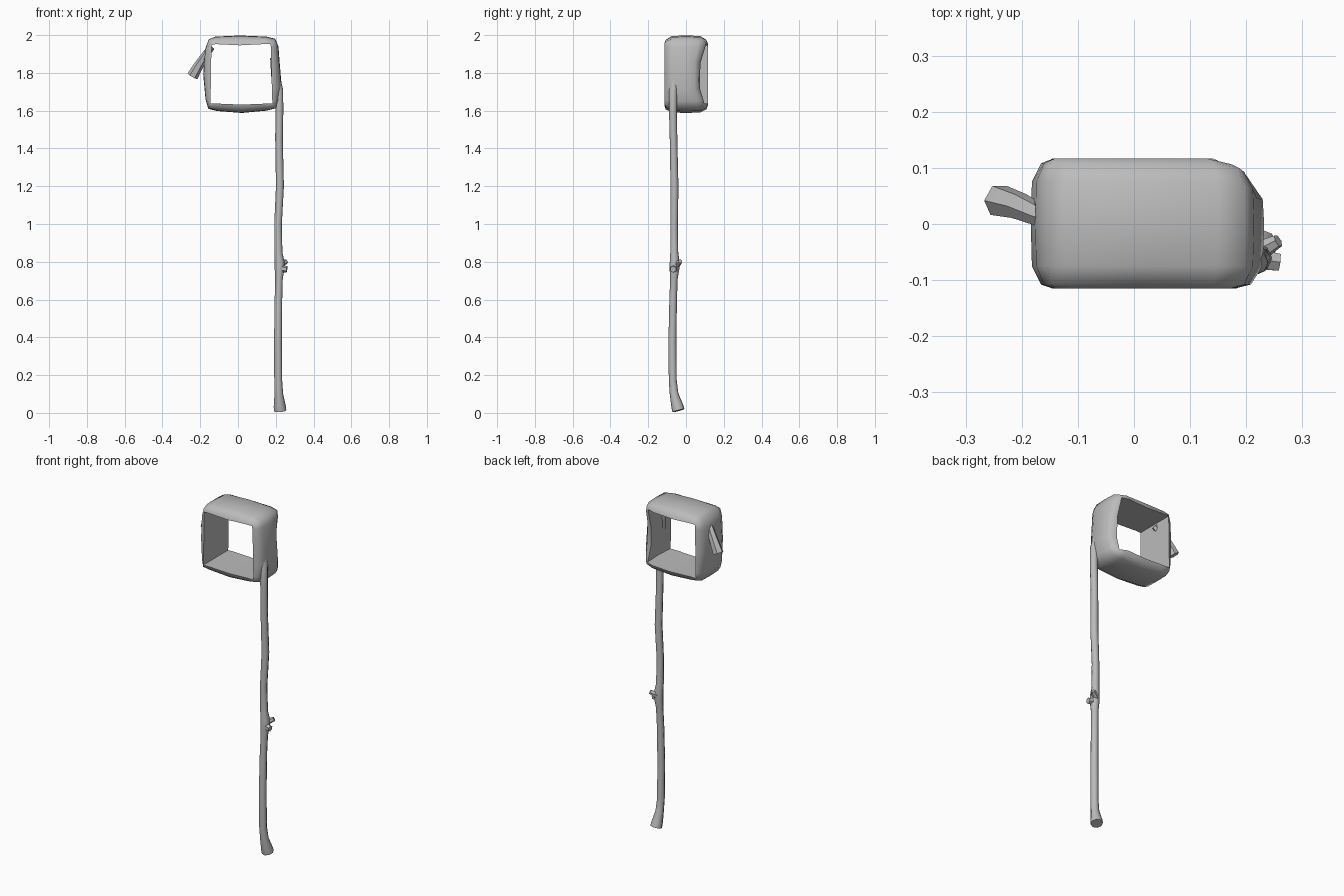
import bpy, bmesh, math
from mathutils import Vector

if "Cube" in bpy.data.objects:
    bpy.data.objects.remove(bpy.data.objects["Cube"], do_unlink=True)

grey = bpy.data.materials.new("plain grey")
grey.use_nodes = True
COL = (0.5, 0.5, 0.5, 1)
grey.diffuse_color = COL
grey.node_tree.nodes["Principled BSDF"].inputs["Base Color"].default_value = COL


def finish(name, bm, angle=50):
    bmesh.ops.recalc_face_normals(bm, faces=bm.faces)
    me = bpy.data.meshes.new(name)
    bm.to_mesh(me)
    bm.free()
    me.materials.append(grey)
    ob = bpy.data.objects.new(name, me)
    bpy.context.collection.objects.link(ob)
    bpy.ops.object.select_all(action='DESELECT')
    ob.select_set(True)
    bpy.context.view_layer.objects.active = ob
    bpy.ops.object.shade_smooth_by_angle(angle=math.radians(angle))
    return ob


def bridge(bm, a, b):
    n = len(a)
    for i in range(n):
        bm.faces.new((a[i], a[(i + 1) % n], b[(i + 1) % n], b[i]))


def tube(name, path, sides=8):
    """Tapered branch through (x, y, z, radius) points with capped ends."""
    bm = bmesh.new()
    pts = [Vector(p[:3]) for p in path]
    rings = []
    for i, p in enumerate(pts):
        d = (pts[min(i + 1, len(pts) - 1)] - pts[max(i - 1, 0)]).normalized()
        u = d.cross(Vector((0, 1, 0))).normalized()
        v = d.cross(u)
        ring = []
        for k in range(sides):
            a = 2 * math.pi * k / sides
            ring.append(bm.verts.new(p + (u * math.cos(a) + v * math.sin(a)) * path[i][3]))
        rings.append(ring)
    for a, b in zip(rings, rings[1:]):
        bridge(bm, a, b)
    bm.faces.new(rings[0])
    bm.faces.new(rings[-1])
    return finish(name, bm)


# Hollow square head: matching outer and inner outlines (x, z), clockwise
outer = [(-0.155, 1.978), (-0.12, 1.992), (0.01, 1.998), (0.15, 1.992), (0.198, 1.98),
         (0.214, 1.94), (0.221, 1.85), (0.232, 1.72), (0.218, 1.65), (0.203, 1.613),
         (0.15, 1.60), (0.02, 1.588), (-0.11, 1.598), (-0.157, 1.61),
         (-0.172, 1.66), (-0.184, 1.79), (-0.176, 1.92)]
inner = [(-0.141, 1.951), (-0.11, 1.952), (0.01, 1.946), (0.13, 1.952), (0.173, 1.952),
         (0.174, 1.93), (0.177, 1.85), (0.179, 1.72), (0.181, 1.66), (0.183, 1.637),
         (0.14, 1.637), (0.02, 1.632), (-0.10, 1.637), (-0.146, 1.637),
         (-0.145, 1.67), (-0.143, 1.79), (-0.141, 1.92)]
# Stations: (depth y, share of outer outline)
stations = [(-0.115, 0.0), (-0.108, 0.55), (-0.075, 0.95), (0.0, 1.0),
            (0.075, 0.95), (0.108, 0.55), (0.117, 0.0), (0.0, -0.12)]
bm = bmesh.new()
rings = []
for y, t in stations:
    ring = []
    for (ox, oz), (ix, iz) in zip(outer, inner):
        x, z, yy = ix + (ox - ix) * max(t, 0), iz + (oz - iz) * max(t, 0), y
        if t < 0 and ix > 0.16:      # hollowed inside of the handle wall
            x += 0.006
        if y > 0 and ox > 0.19:      # back edge of the handle wall is pinched in
            pinch = max(0, 1 - abs(z - 1.78) / 0.18)
            yy = y * (1 - 0.46 * pinch) - 0.008
        ring.append(bm.verts.new((x, yy, z)))
    rings.append(ring)
for i, ring in enumerate(rings):
    bridge(bm, ring, rings[(i + 1) % len(rings)])
finish("head_frame", bm, 60)

# Long crooked handle, its tip sunk into the wall of the head
tube("handle", [
    (0.223, -0.040, 0.012, 0.033), (0.221, -0.046, 0.035, 0.032),
    (0.216, -0.063, 0.10, 0.023), (0.213, -0.070, 0.17, 0.021),
    (0.212, -0.072, 0.38, 0.021), (0.214, -0.068, 0.60, 0.020),
    (0.217, -0.064, 0.71, 0.020), (0.220, -0.061, 0.765, 0.026),
    (0.220, -0.060, 0.80, 0.026), (0.214, -0.062, 0.85, 0.021),
    (0.212, -0.063, 1.00, 0.020), (0.222, -0.061, 1.20, 0.021),
    (0.217, -0.066, 1.45, 0.020), (0.219, -0.069, 1.60, 0.021),
    (0.217, -0.068, 1.71, 0.022), (0.199, -0.058, 1.78, 0.023),
    (0.191, -0.050, 1.88, 0.021)])

# Two cut twig stubs on the handle
tube("upper_twig_stub", [(0.222, -0.050, 0.785, 0.020), (0.242, -0.038, 0.795, 0.015),
                         (0.257, -0.030, 0.803, 0.012)], 6)
tube("lower_twig_stub", [(0.222, -0.062, 0.765, 0.022), (0.242, -0.066, 0.762, 0.019),
                         (0.259, -0.068, 0.760, 0.017)], 6)

# Short peg passing through the opposite wall and hanging outward
tube("side_peg", [(-0.138, 0.006, 1.935, 0.016), (-0.165, 0.014, 1.905, 0.020),
                  (-0.205, 0.032, 1.845, 0.025), (-0.241, 0.042, 1.782, 0.030)], 6)
